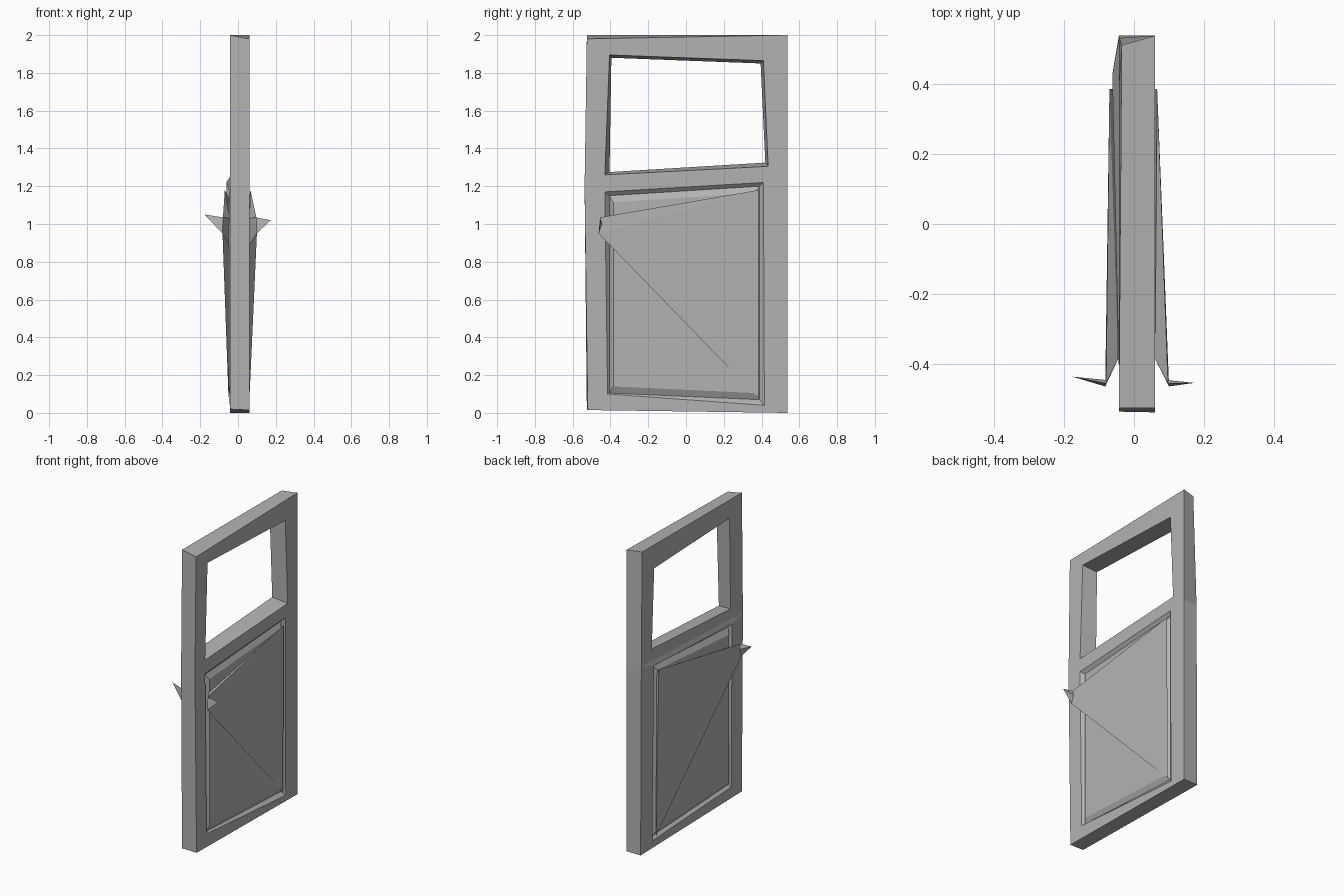
import bpy, bmesh

if "Cube" in bpy.data.objects:
    bpy.data.objects.remove(bpy.data.objects["Cube"])

# Mid grey for every part
grey = bpy.data.materials.new("mid_grey")
grey.diffuse_color = (0.45, 0.45, 0.45, 1)
grey.use_nodes = True
grey.node_tree.nodes["Principled BSDF"].inputs["Base Color"].default_value = grey.diffuse_color


def make_object(name, bm):
    bmesh.ops.recalc_face_normals(bm, faces=bm.faces)
    mesh = bpy.data.meshes.new(name)
    bm.to_mesh(mesh)
    bm.free()
    mesh.materials.append(grey)
    ob = bpy.data.objects.new(name, mesh)
    bpy.context.collection.objects.link(ob)
    return ob


def bridge(bm, a, b):
    n = len(a)
    for i in range(n):
        j = (i + 1) % n
        bm.faces.new((a[i], a[j], b[j], b[i]))


def hull(name, points):
    bm = bmesh.new()
    for p in points:
        bm.verts.new(p)
    bmesh.ops.convex_hull(bm, input=bm.verts)
    loose = [v for v in bm.verts if not v.link_faces]
    bmesh.ops.delete(bm, geom=loose, context='VERTS')
    return make_object(name, bm)


# Door leaf: frame with window opening and a grooved, raised lower panel
bm = bmesh.new()


def ring(pts, x):
    return [bm.verts.new((p[2] if len(p) > 2 else x, p[0], p[1])) for p in pts]


def face_side(x, outer, window, panel, groove, field, depth, rise):
    o = ring(outer, x)                       # BL, BR, MR, TR, TL, ML
    w, p = ring(window, x), ring(panel, x)   # BL, BR, TR, TL
    bridge(bm, [o[5], o[2], o[3], o[4]], w)
    bridge(bm, [o[0], o[1], o[2], o[5]], p)
    g, f = ring(groove, x + depth), ring(field, x + rise)
    bridge(bm, p, g)
    bridge(bm, g, f)
    bm.faces.new(f)
    return o, w


groove = [(-0.405, 0.105), (0.39, 0.07), (0.39, 1.20), (-0.405, 1.15)]
field = [(-0.385, 0.14), (0.365, 0.105), (0.365, 1.165), (-0.385, 1.115)]
o1, w1 = face_side(
    0.06,
    [(-0.52, 0.015), (0.537, 0.0), (0.537, 1.24), (0.537, 2.0), (-0.525, 1.98), (-0.537, 1.2)],
    [(-0.43, 1.26), (0.435, 1.305), (0.41, 1.865), (-0.405, 1.895)],
    [(-0.415, 0.10), (0.415, 0.04), (0.41, 1.22), (-0.43, 1.17)],
    groove, field, -0.018, 0.0)
o2, w2 = face_side(
    -0.043,
    [(-0.525, 0.02), (0.537, 0.0), (0.53, 1.25), (0.51, 2.0, -0.035), (-0.525, 2.0), (-0.535, 1.2)],
    [(-0.405, 1.275), (0.42, 1.325), (0.395, 1.85), (-0.395, 1.88)],
    [(-0.415, 0.09), (0.415, 0.05), (0.425, 1.22, -0.062), (-0.42, 1.17)],
    groove, field, 0.018, -0.004)
bridge(bm, o1, o2)
bridge(bm, w1, w2)
make_object("door_leaf", bm)

# Sloping plate and pointed handle on each face: surface, plate edge and tip
sides = {
    "right": (0.06, 0.10, 0.066, 0.0605, (0.172, -0.453, 1.02)),
    "left": (-0.045, -0.082, -0.07, -0.05, (-0.177, -0.435, 1.05)),
}
for side, (s, apex, top, low, tip) in sides.items():
    a, b = (apex, -0.463, 0.95), (apex * 0.97, -0.455, 1.035)
    hull(side + "_handle_plate",
         [a, b, (s, -0.37, 0.89), (s, -0.385, 1.03),
          (top, 0.385, 1.18), (low, 0.385, 0.075),
          (s * 0.95, 0.37, 1.13), (s * 0.98, 0.37, 0.13)])
    hull(side + "_handle", [a, b, (apex * 0.95, -0.445, 1.0), tip])
